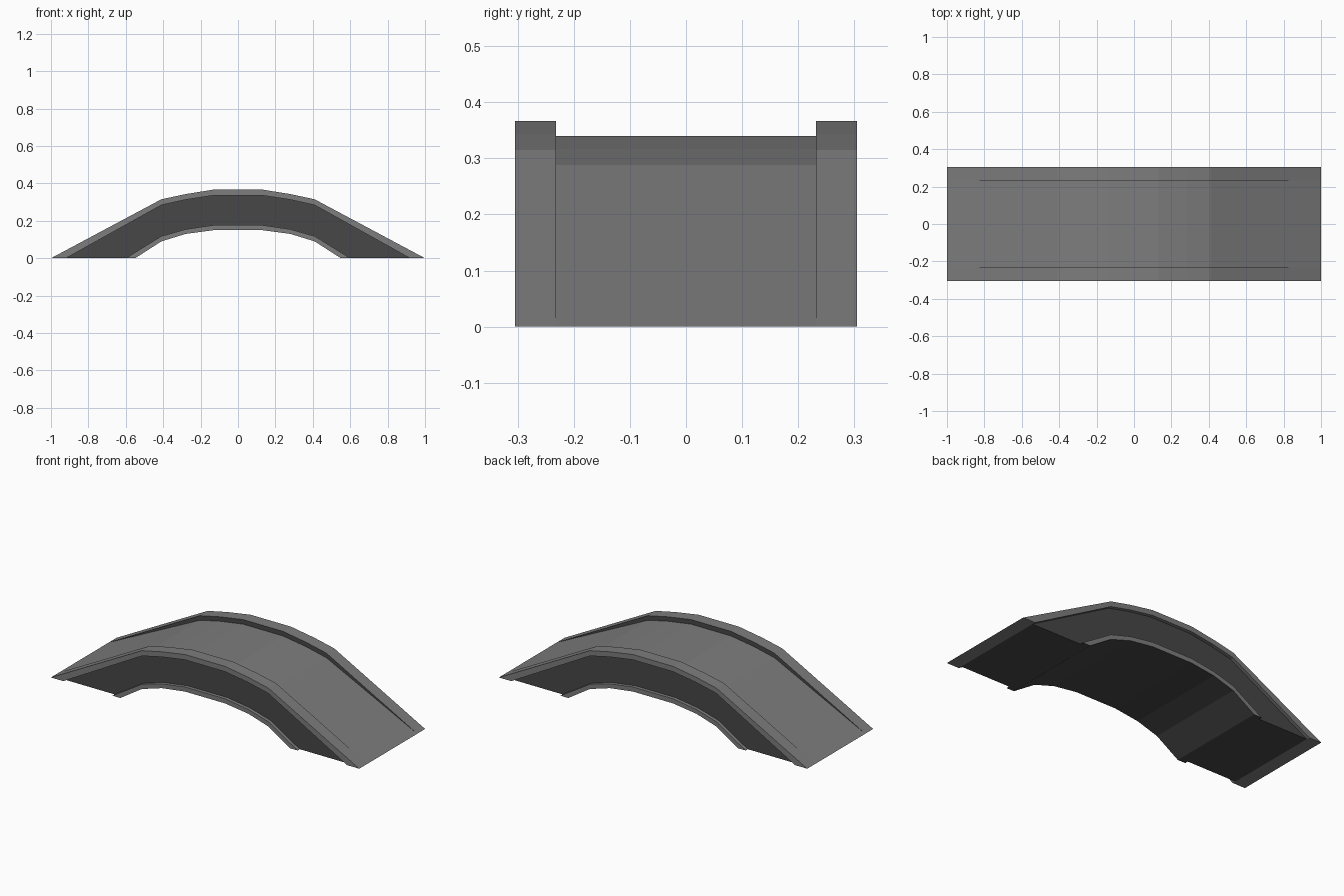
import bpy, bmesh

if "Cube" in bpy.data.objects:
    bpy.data.objects.remove(bpy.data.objects["Cube"])


def material(name, r, g, b):
    m = bpy.data.materials.new(name)
    m.diffuse_color = (r, g, b, 1)
    m.use_nodes = True
    m.node_tree.nodes["Principled BSDF"].inputs["Base Color"].default_value = m.diffuse_color
    return m


LIGHT = material("light_grey_stone", 0.205, 0.205, 0.205)
DARK = material("dark_grey_stone", 0.063, 0.063, 0.063)


def mirrored(half):
    """Full left-to-right line from the points of the right half."""
    return [(-x, z) for x, z in half] + half[::-1]


# Right-half profile lines, from the foot to the crown (x, z)
outer = mirrored([(1, 0), (0.41, 0.315), (0.28, 0.343), (0.13, 0.367)])
road = mirrored([(1, 0), (0.41, 0.288), (0.28, 0.317), (0.13, 0.34)])
panel_top = mirrored([(0.92, 0), (0.41, 0.284), (0.28, 0.313), (0.13, 0.336)])
panel_bottom = mirrored([(0.60, 0), (0.41, 0.118), (0.28, 0.155), (0.13, 0.177)])
inner = mirrored([(0.55, 0), (0.41, 0.09), (0.28, 0.13), (0.13, 0.15)])


def band(name, upper, lower, y0, y1, is_dark):
    """Solid between two profile lines, from y0 to y1."""
    bm = bmesh.new()
    rows = [[bm.verts.new((x, y, z)) for x, z in line]
            for line, y in ((upper, y0), (upper, y1), (lower, y1), (lower, y0))]
    n = len(upper)
    for i in range(n - 1):
        for k in range(4):
            a, b = rows[k], rows[(k + 1) % 4]
            bm.faces.new((a[i], a[i + 1], b[i + 1], b[i]))
    for i in (0, n - 1):
        bm.faces.new([r[i] for r in rows])
    bmesh.ops.recalc_face_normals(bm, faces=bm.faces)
    bm.normal_update()
    for f in bm.faces:
        f.material_index = int(is_dark(f))
    me = bpy.data.meshes.new(name)
    bm.to_mesh(me)
    bm.free()
    me.materials.append(LIGHT)
    me.materials.append(DARK)
    ob = bpy.data.objects.new(name, me)
    bpy.context.collection.objects.link(ob)
    return ob


W, P, R = 0.305, 0.285, 0.232   # rim face, recessed panel, parapet inside

# Dark arch body whose sides are the recessed panels
band("arch_body", panel_top, panel_bottom, -P, P, lambda f: True)

# Light walking surface between the parapets
band("road_surface", road, panel_top, -R, R, lambda f: False)

# Raised parapets, with dark inner sides
for name, s in (("front_parapet", -1), ("back_parapet", 1)):
    band(name, outer, panel_top, *sorted((s * R, s * W)),
         lambda f, s=s: f.normal.y * s < -0.5)

# Lower rim, light at the sides and dark underneath
band("lower_rim", panel_bottom, inner, -W, W, lambda f: f.normal.z < -0.3)
